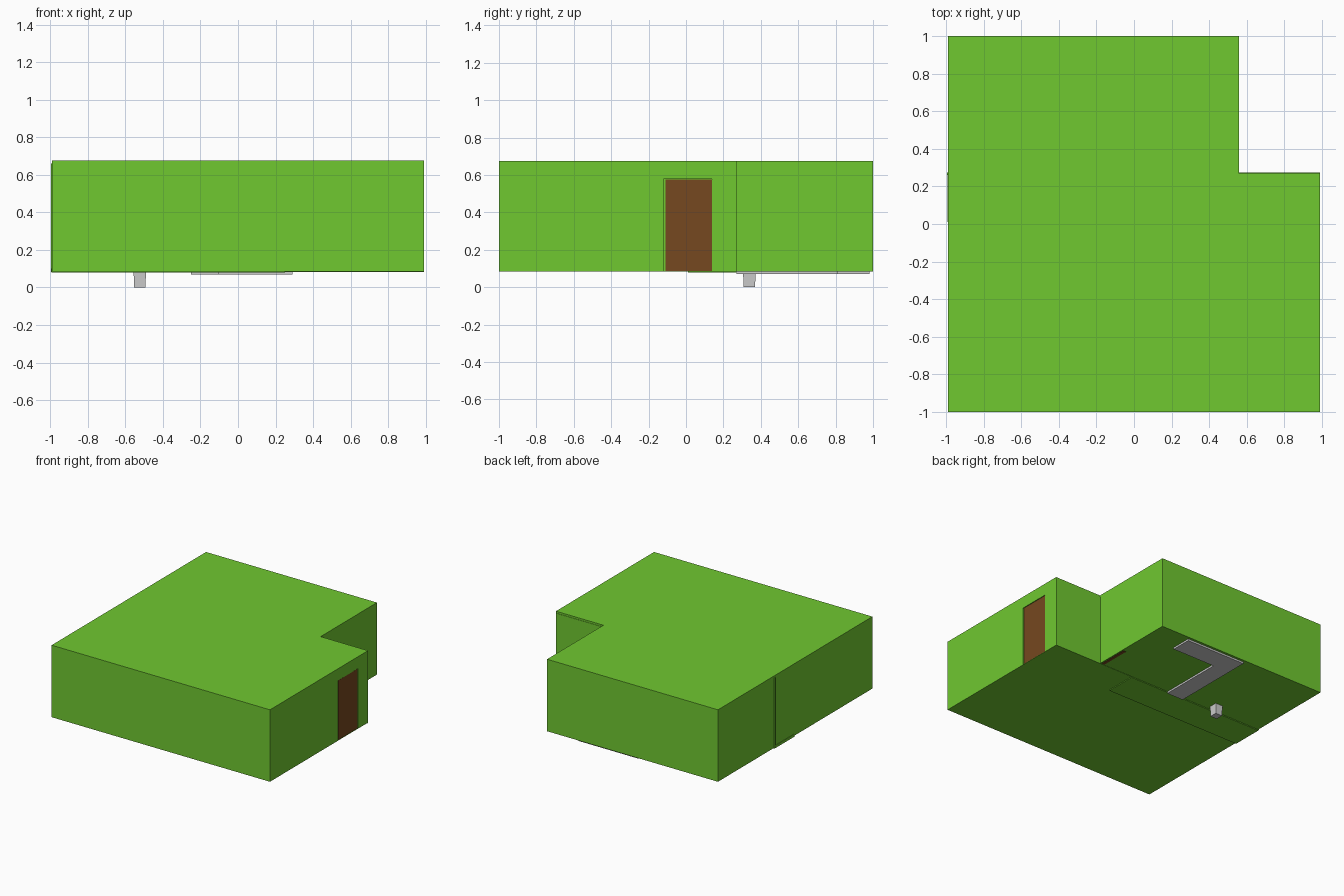
import bpy, bmesh

if "Cube" in bpy.data.objects:
    bpy.data.objects.remove(bpy.data.objects["Cube"])


def material(name, rgb):
    m = bpy.data.materials.new(name)
    m.diffuse_color = (*rgb, 1)
    m.use_nodes = True
    m.node_tree.nodes["Principled BSDF"].inputs["Base Color"].default_value = m.diffuse_color
    return m


GREEN = material("green_wall", (0.16, 0.58, 0.03))
BROWN = material("brown_wood", (0.18, 0.065, 0.014))


def prism(name, outline, z0, z1, mat=None, taper=1.0):
    """Extrude a 2D outline from z0 to z1; taper scales the bottom face."""
    n = len(outline)
    cx = sum(p[0] for p in outline) / n
    cy = sum(p[1] for p in outline) / n
    bm = bmesh.new()
    low = [bm.verts.new((cx + (x - cx) * taper, cy + (y - cy) * taper, z0)) for x, y in outline]
    top = [bm.verts.new((x, y, z1)) for x, y in outline]
    bm.faces.new(low[::-1])
    bm.faces.new(top)
    for i in range(n):
        j = (i + 1) % n
        bm.faces.new((low[i], low[j], top[j], top[i]))
    me = bpy.data.meshes.new(name)
    bm.to_mesh(me)
    bm.free()
    ob = bpy.data.objects.new(name, me)
    bpy.context.collection.objects.link(ob)
    if mat:
        me.materials.append(mat)
    return ob


def rect(x0, x1, y0, y1):
    return [(x0, y0), (x1, y0), (x1, y1), (x0, y1)]


# L-shaped building shell
shell = prism("building_shell",
              [(-0.99, -1), (0.99, -1), (0.99, 0.27), (0.56, 0.27), (0.56, 1), (-0.99, 1)],
              0.085, 0.675, GREEN)

# Shallow doorway recess in the right wall
cutter = prism("doorway_cutter", rect(0.98, 1.05, -0.12, 0.14), 0.088, 0.578, GREEN)
cutter.hide_render = True
mod = shell.modifiers.new("doorway", 'BOOLEAN')
mod.object = cutter
mod.operation = 'DIFFERENCE'
mod.solver = 'EXACT'
bpy.context.view_layer.objects.active = shell
bpy.ops.object.modifier_apply(modifier=mod.name)
bpy.data.objects.remove(cutter)

# Doors: outer one in the recess, inner one just showing through the floor
prism("outer_door", rect(0.96, 0.987, -0.11, 0.138), 0.086, 0.575, BROWN)
prism("inner_door", rect(0.525, 0.55, 0.28, 0.53), 0.083, 0.57, BROWN)

# Dividing wall and hallway floor that slightly break the outer surfaces
prism("dividing_wall", rect(-0.997, 0.99, 0.26, 0.273), 0.083, 0.66, GREEN)
prism("hallway_floor", rect(-0.993, 0.25, 0.01, 0.27), 0.079, 0.1, GREEN)

# Corner-shaped grey base and small foot under the floor
prism("corner_base",
      [(-0.25, 0.27), (-0.10, 0.27), (-0.10, 0.81), (0.29, 0.81), (0.29, 0.98), (-0.25, 0.98)],
      0.07, 0.1)
prism("floor_foot", rect(-0.556, -0.49, 0.305, 0.372), 0.0, 0.09, taper=0.92)
